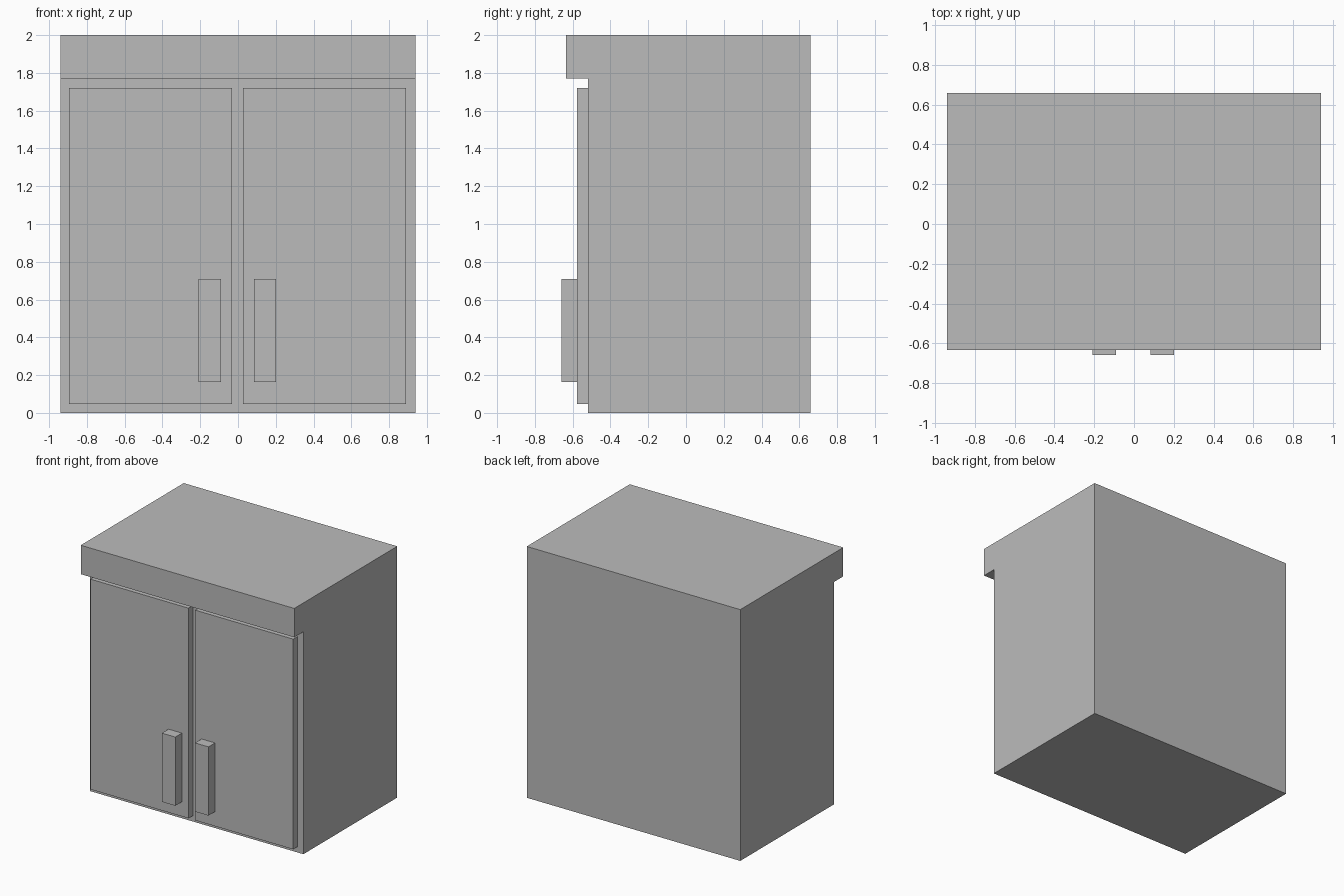
import bpy
import bmesh

cube = bpy.data.objects.get("Cube")
if cube:
    bpy.data.objects.remove(cube, do_unlink=True)

grey = bpy.data.materials.new("plain grey")
grey.use_nodes = True
colour = (0.5, 0.5, 0.5, 1)
grey.diffuse_color = colour
grey.node_tree.nodes["Principled BSDF"].inputs["Base Color"].default_value = colour


def extrude_profile(name, profile, x0, x1):
    """Extrude a (y, z) outline along x into a closed solid."""
    bm = bmesh.new()
    face = bm.faces.new([bm.verts.new((x0, y, z)) for y, z in profile])
    result = bmesh.ops.extrude_face_region(bm, geom=[face])
    moved = [v for v in result["geom"] if isinstance(v, bmesh.types.BMVert)]
    bmesh.ops.translate(bm, verts=moved, vec=(x1 - x0, 0, 0))
    bmesh.ops.recalc_face_normals(bm, faces=bm.faces)
    mesh = bpy.data.meshes.new(name)
    bm.to_mesh(mesh)
    bm.free()
    mesh.materials.append(grey)
    obj = bpy.data.objects.new(name, mesh)
    bpy.context.collection.objects.link(obj)
    return obj


def box(name, x, y, z):
    outline = [(y[0], z[0]), (y[1], z[0]), (y[1], z[1]), (y[0], z[1])]
    return extrude_profile(name, outline, *x)


# Cabinet body with the overhanging top lip
FRONT, BACK, LIP, LIP_Z, TOP = -0.52, 0.66, -0.635, 1.77, 2.0
extrude_profile("cabinet_body", [
    (FRONT, 0), (BACK, 0), (BACK, TOP), (LIP, TOP), (LIP, LIP_Z), (FRONT, LIP_Z),
], -0.94, 0.94)

# Pair of doors, each with a block handle near the middle
DOOR_FRONT, CENTRE = -0.577, -0.003
for side, s in (("left", 1), ("right", -1)):
    def span(a, b):
        return sorted((CENTRE + s * a, CENTRE + s * b))
    box(side + "_door", span(0.029, 0.893), (DOOR_FRONT, FRONT), (0.047, 1.72))
    box(side + "_handle", span(0.087, 0.205), (-0.66, DOOR_FRONT), (0.163, 0.71))
